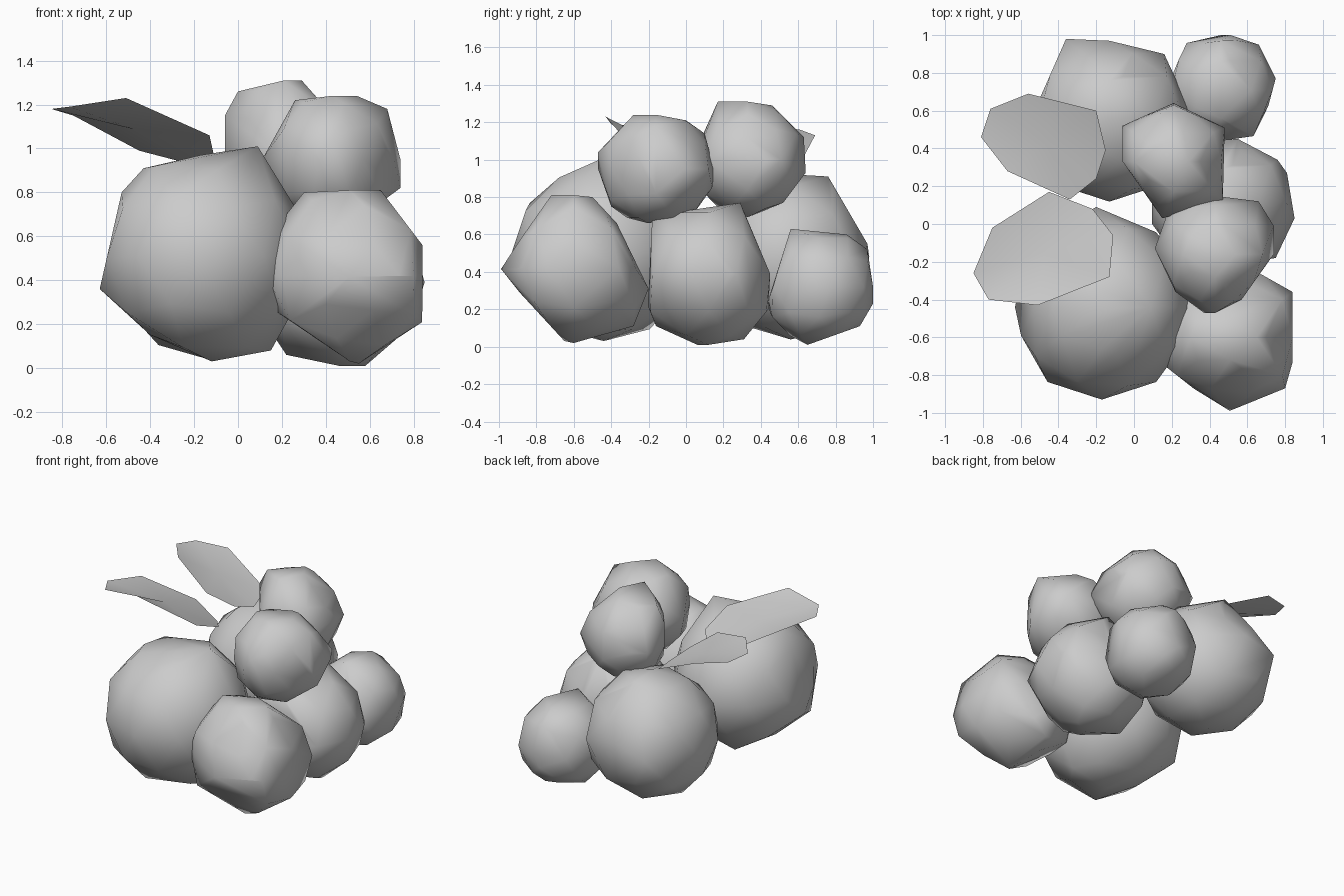
import bpy, bmesh
from mathutils import Vector

if "Cube" in bpy.data.objects:
    bpy.data.objects.remove(bpy.data.objects["Cube"])

# axes seen in each orthographic view
VIEWS = {"front": (0, 2), "right": (1, 2), "top": (0, 1)}


def berry(name, centre, radius, **outlines):
    """Coarse irregular ball: hull of its facet corners plus the ball points between them."""
    c = Vector(centre)
    ball = bmesh.new()
    bmesh.ops.create_icosphere(ball, subdivisions=2, radius=radius * 0.96)
    fill = [v.co + c for v in ball.verts]
    ball.free()
    corners = []
    for view, pts in outlines.items():
        u, v = VIEWS[view]
        for a, b in pts:
            p = c.copy()
            p[u], p[v] = a, b
            corners.append(p)
        for (a, b), (d, e) in zip(pts, pts[1:]):
            p, n = c.copy(), Vector((0, 0, 0))
            p[u], p[v] = a, b
            n[u], n[v] = e - b, a - d
            n.normalize()
            if n.dot(p - c) < 0:
                n.negate()
            # keep the ball inside each facet line
            fill = [q - n * max(0, n.dot(q - p)) for q in fill]
    bm = bmesh.new()
    for p in corners + fill:
        bm.verts.new(p)
    bmesh.ops.remove_doubles(bm, verts=bm.verts, dist=0.03)
    bmesh.ops.convex_hull(bm, input=bm.verts)
    bmesh.ops.delete(bm, geom=[v for v in bm.verts if not v.link_faces], context='VERTS')
    finish(name, bm)


def leaf(name, rim):
    """Thin single-sheet leaf, slightly bent, fanned from its middle."""
    bm = bmesh.new()
    vs = [bm.verts.new(p) for p in rim]
    mid = bm.verts.new(sum((v.co for v in vs), Vector()) / len(vs))
    for a, b in zip(vs, vs[1:] + vs[:1]):
        bm.faces.new((a, b, mid))
    finish(name, bm)


def finish(name, bm):
    bmesh.ops.recalc_face_normals(bm, faces=bm.faces)
    me = bpy.data.meshes.new(name)
    bm.to_mesh(me)
    bm.free()
    for f in me.polygons:
        f.use_smooth = True
    bpy.context.collection.objects.link(bpy.data.objects.new(name, me))


# Lower layer of berries
berry("berry_front_left", (-0.17, -0.44, 0.51), 0.51,
      front=[(.15, .08), (-.12, .03), (-.40, .15), (-.63, .36), (-.53, .80), (-.43, .91),
             (.09, 1.01), (.28, .70)],
      top=[(-.2, .09), (.13, -.02)],
      right=[(-.66, .91), (-.45, .97)])
# its front facets
berry("berry_front_right", (0.51, -0.60, 0.42), 0.42,
      front=[(.30, .80), (.65, .81), (.84, .56), (.84, .21), (.55, .02), (.17, .26)],
      right=[(-.65, .03), (-1, .41), (-.72, .81), (-.5, .80), (-.37, .66), (-.2, .31),
             (-.28, .11), (-.61, .03)],
      top=[(.2, -.78), (.48, -1), (.8, -.87), (.84, -.73), (.84, -.36), (.68, -.27)])
berry("berry_middle_right", (0.46, 0.12, 0.39), 0.40,
      right=[(-.2, .3), (-.18, .70), (.29, .77), (.44, .38), (.44, .2), (.31, .04),
             (.06, .01), (-.16, .11)],
      top=[(.55, .45), (.76, .34), (.81, .27), (.85, .03), (.75, -.18)],
      front=[(.22, .06), (.58, .01)])
berry("berry_back_left", (-0.13, 0.56, 0.48), 0.46,
      top=[(-.51, .64), (-.36, .98), (.16, .90), (.29, .62)],
      right=[(.76, .91), (.97, .55)])
berry("berry_back_right", (0.46, 0.71, 0.32), 0.32,
      top=[(.18, .7), (.25, .96), (.51, 1), (.66, .95), (.75, .77), (.71, .62), (.63, .46)],
      right=[(.44, .25), (.56, .63), (.86, .60), (.97, .52), (1, .23), (.93, .11), (.65, .01)])

# Upper berries
berry("berry_top_front", (0.43, -0.16, 0.95), 0.32,
      front=[(.16, 1.0), (.26, 1.22), (.54, 1.24), (.68, 1.18), (.74, .82)],
      right=[(-.4, .75), (-.47, 1.04), (-.28, 1.24), (0, 1.21), (.1, 1.14), (.14, .85),
             (.04, .71), (-.2, .66)],
      top=[(.11, -.13), (.2, .12), (.42, .15), (.66, .12), (.74, -.01), (.71, -.2),
           (.57, -.4), (.37, -.47), (.22, -.36), (.11, -.13)])
berry("berry_top_back", (0.21, 0.33, 1.0), 0.32,
      front=[(-.06, .98), (-.06, 1.15), (0, 1.26), (.29, 1.31), (.37, 1.22)],
      right=[(.09, 1.1), (.17, 1.31), (.46, 1.29), (.63, 1.12), (.64, .93), (.52, .77),
             (.33, .69)],
      top=[(.02, .23), (-.06, .52), (.2, .64), (.48, .51), (.47, .12), (.15, .03), (.02, .23)])

# Leaves
leaf("leaf_front", [(-0.85, -0.26, 1.18), (-0.77, -0.40, 1.19), (-0.51, -0.43, 1.23),
                    (-0.13, -0.28, 1.06), (-0.11, -0.06, 0.97), (-0.22, 0.08, 0.93),
                    (-0.45, 0.17, 0.99), (-0.75, -0.02, 1.15)])
leaf("leaf_back", [(-0.81, 0.46, 1.18), (-0.67, 0.28, 1.19), (-0.34, 0.13, 1.08),
                   (-0.20, 0.24, 0.98), (-0.15, 0.39, 0.93), (-0.20, 0.60, 0.96),
                   (-0.56, 0.69, 1.13), (-0.76, 0.61, 1.16)])
